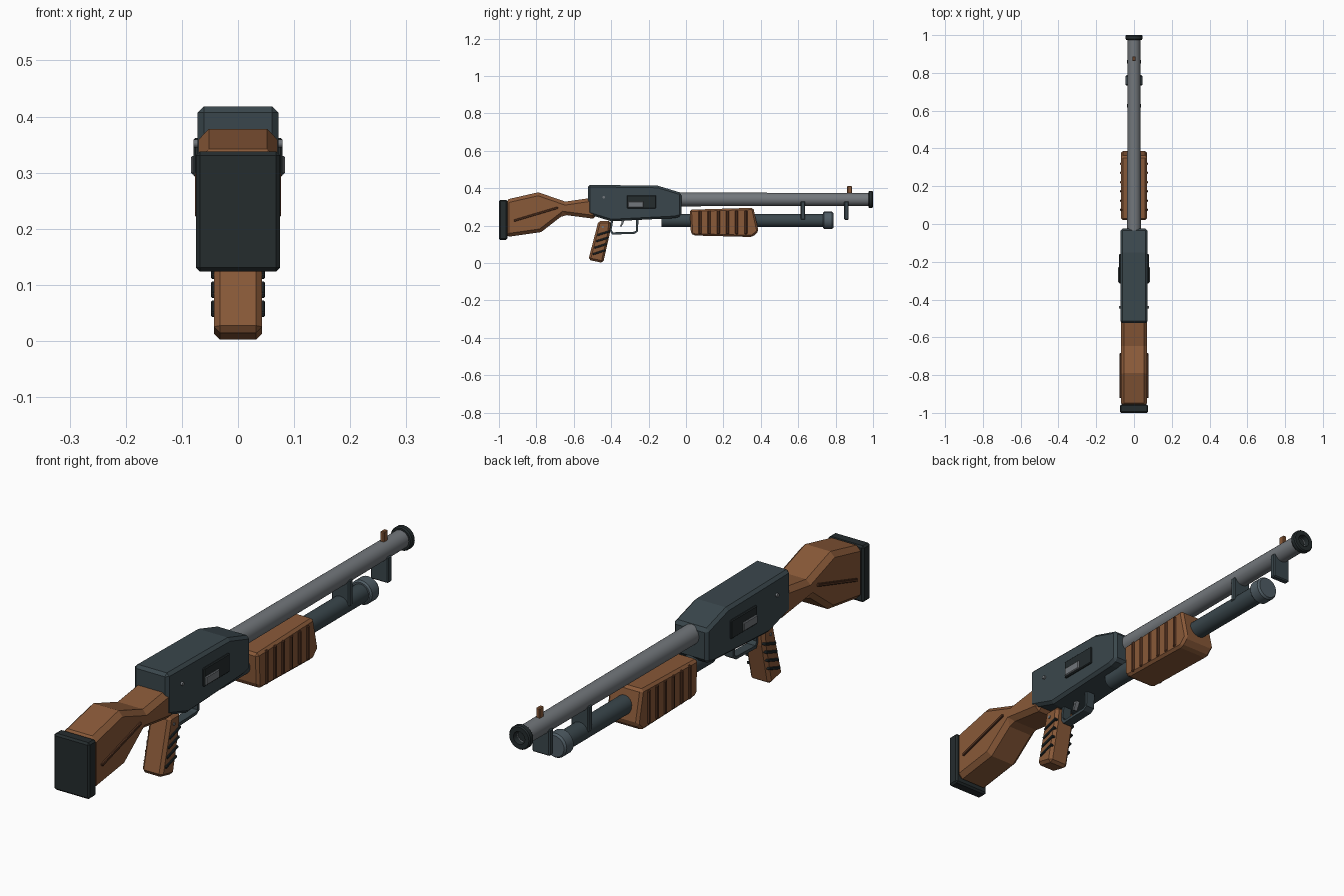
import bpy, bmesh, math
from mathutils import Matrix

if "Cube" in bpy.data.objects:
    bpy.data.objects.remove(bpy.data.objects["Cube"])


def mat(name, r, g, b):
    m = bpy.data.materials.new(name)
    m.diffuse_color = (r, g, b, 1)
    m.use_nodes = True
    m.node_tree.nodes["Principled BSDF"].inputs["Base Color"].default_value = m.diffuse_color
    return m


WOOD = mat("wood", 0.25, 0.10, 0.04)
DARKWOOD = mat("dark_wood", 0.10, 0.037, 0.017)
STEEL = mat("blued_steel", 0.042, 0.062, 0.072)
GREY = mat("barrel_steel", 0.17, 0.185, 0.20)
RUBBER = mat("rubber", 0.018, 0.025, 0.027)
CAP = mat("cap_steel", 0.08, 0.11, 0.13)


def finish(name, bm, material, bevel=0, mirror=False):
    bmesh.ops.recalc_face_normals(bm, faces=bm.faces)
    me = bpy.data.meshes.new(name)
    bm.to_mesh(me)
    bm.free()
    me.materials.append(material)
    ob = bpy.data.objects.new(name, me)
    bpy.context.collection.objects.link(ob)
    if bevel:
        b = ob.modifiers.new("chamfer", 'BEVEL')
        b.width, b.segments, b.limit_method = bevel, 1, 'ANGLE'
        b.angle_limit = math.radians(40)
    if mirror:
        ob.modifiers.new("mirror", 'MIRROR')
    return ob


def prism(name, pts, x0, x1, material, bevel=0, mirror=False):
    """Side profile of (y, z) points extruded across x."""
    bm = bmesh.new()
    a = [bm.verts.new((x0, y, z)) for y, z in pts]
    b = [bm.verts.new((x1, y, z)) for y, z in pts]
    bm.faces.new(a)
    bm.faces.new(b[::-1])
    for i in range(len(pts)):
        j = (i + 1) % len(pts)
        bm.faces.new((a[i], b[i], b[j], a[j]))
    return finish(name, bm, material, bevel, mirror)


def box(name, y0, y1, z0, z1, x0, x1, material, bevel=0, mirror=False):
    return prism(name, [(y0, z0), (y1, z0), (y1, z1), (y0, z1)], x0, x1, material, bevel, mirror)


def strip(name, p, q, w, x0, x1, material, bevel=0):
    """Mirrored slanted bar between two (y, z) points."""
    dy, dz = q[0] - p[0], q[1] - p[1]
    l = math.hypot(dy, dz)
    n = (-dz / l * w / 2, dy / l * w / 2)
    pts = [(p[0] - n[0], p[1] - n[1]), (q[0] - n[0], q[1] - n[1]),
           (q[0] + n[0], q[1] + n[1]), (p[0] + n[0], p[1] + n[1])]
    return prism(name, pts, x0, x1, material, bevel, True)


def lathe(name, prof, z, material, n=24):
    """Closed or axis-ended (r, y) profile turned round the y axis at height z."""
    bm = bmesh.new()
    rings = [[bm.verts.new((r * math.cos(2 * math.pi * i / n), y, z + r * math.sin(2 * math.pi * i / n)))
              for i in range(n)] for r, y in prof]
    for k in range(len(rings) - 1):
        for i in range(n):
            j = (i + 1) % n
            bm.faces.new((rings[k][i], rings[k][j], rings[k + 1][j], rings[k + 1][i]))
    bm.faces.new(rings[0])
    bm.faces.new(rings[-1])
    ob = finish(name, bm, material)
    bpy.ops.object.select_all(action='DESELECT')
    ob.select_set(True)
    bpy.context.view_layer.objects.active = ob
    bpy.ops.object.shade_smooth_by_angle(angle=math.radians(35))
    return ob


def pin(name, y, z, x, r, material):
    bm = bmesh.new()
    bmesh.ops.create_cone(bm, cap_ends=True, segments=12, radius1=r, radius2=r, depth=0.02,
                          matrix=Matrix.Translation((x - 0.01, y, z)) @ Matrix.Rotation(math.pi / 2, 4, 'Y'))
    return finish(name, bm, material, 0, True)


# Butt stock, recoil pad and side inlays
prism("stock", [(-0.965, 0.338), (-0.79, 0.378), (-0.645, 0.328), (-0.48, 0.352),
                (-0.48, 0.235), (-0.655, 0.258), (-0.775, 0.165), (-0.965, 0.138)],
      -0.07, 0.07, WOOD, 0.018)
box("butt_pad", -1.0, -0.955, 0.124, 0.338, -0.075, 0.075, RUBBER, 0.007)
strip("stock_inlay", (-0.92, 0.226), (-0.685, 0.296), 0.011, 0.06, 0.077, DARKWOOD, 0.002)

# Receiver with port, bolt and pins
prism("receiver", [(-0.525, 0.418), (-0.15, 0.413), (-0.025, 0.375), (-0.025, 0.25), (-0.06, 0.24),
                   (-0.40, 0.223), (-0.525, 0.262)], -0.072, 0.072, STEEL, 0.011)
box("ejection_port", -0.315, -0.16, 0.292, 0.362, 0.06, 0.079, RUBBER, 0.003, True)
box("bolt", -0.31, -0.228, 0.297, 0.33, 0.06, 0.084, GREY, 0.003, True)
pin("receiver_pin", -0.44, 0.352, 0.079, 0.007, GREY)

# Barrel, muzzle ring and front sight
lathe("barrel", [(0.037, -0.06), (0.034, 0.98), (0.022, 0.98), (0.022, 0.9)], 0.34, GREY)
lathe("bore", [(0.021, 0.89), (0.021, 0.91)], 0.34, RUBBER)
ring = [(0.024, 0.975), (0.041, 0.975), (0.045, 0.98), (0.045, 0.995), (0.041, 1.0), (0.024, 1.0)]
lathe("muzzle_ring", ring + [(0.022, 0.985), (0.022, 0.96)], 0.34, RUBBER)
box("front_sight", 0.862, 0.888, 0.365, 0.411, -0.008, 0.008, WOOD, 0.003)

# Magazine tube, cap and barrel brackets
lathe("magazine_tube", [(0.035, -0.13), (0.035, 0.75)], 0.227, STEEL)
lathe("magazine_cap", [(0.040, 0.733), (0.046, 0.739), (0.046, 0.78), (0.040, 0.788)], 0.228, CAP)
for i, y in enumerate((0.625, 0.858)):
    box(f"barrel_bracket_{i + 1}", y - 0.012, y + 0.012, 0.23, 0.33, -0.037, 0.037, STEEL, 0.004)

# Pump forend with ribs
prism("forend", [(0.02, 0.285), (0.36, 0.295), (0.388, 0.17), (0.355, 0.139), (0.04, 0.147), (0.026, 0.16)],
      -0.068, 0.068, WOOD, 0.013)
for i in range(6):
    y = 0.075 + 0.049 * i
    box(f"forend_rib_{i + 1}", y - 0.008, y + 0.008, 0.153, 0.281, 0.055, 0.073, DARKWOOD, 0.004, True)

# Pistol grip with ribs
prism("grip", [(-0.468, 0.225), (-0.402, 0.225), (-0.407, 0.16), (-0.443, 0.0), (-0.522, 0.017)],
      -0.043, 0.043, WOOD, 0.011)
for i in range(4):
    z = 0.056 + 0.034 * i
    y = -0.466 + 0.008 * i
    strip(f"grip_rib_{i + 1}", (y - 0.032, z - 0.009), (y + 0.034, z + 0.012), 0.010, 0.03, 0.048, RUBBER, 0.002)
pin("grip_pin", -0.445, 0.193, 0.046, 0.006, GREY)

# Trigger and guard
prism("trigger_guard", [(-0.40, 0.235), (-0.41, 0.175), (-0.395, 0.152), (-0.275, 0.156), (-0.257, 0.168),
                        (-0.254, 0.235), (-0.266, 0.235), (-0.268, 0.172), (-0.28, 0.167),
                        (-0.39, 0.164), (-0.398, 0.178), (-0.388, 0.235)],
      -0.018, 0.018, STEEL)
prism("trigger", [(-0.345, 0.24), (-0.325, 0.24), (-0.335, 0.212), (-0.346, 0.193), (-0.353, 0.196), (-0.345, 0.215)],
      -0.008, 0.008, GREY)
